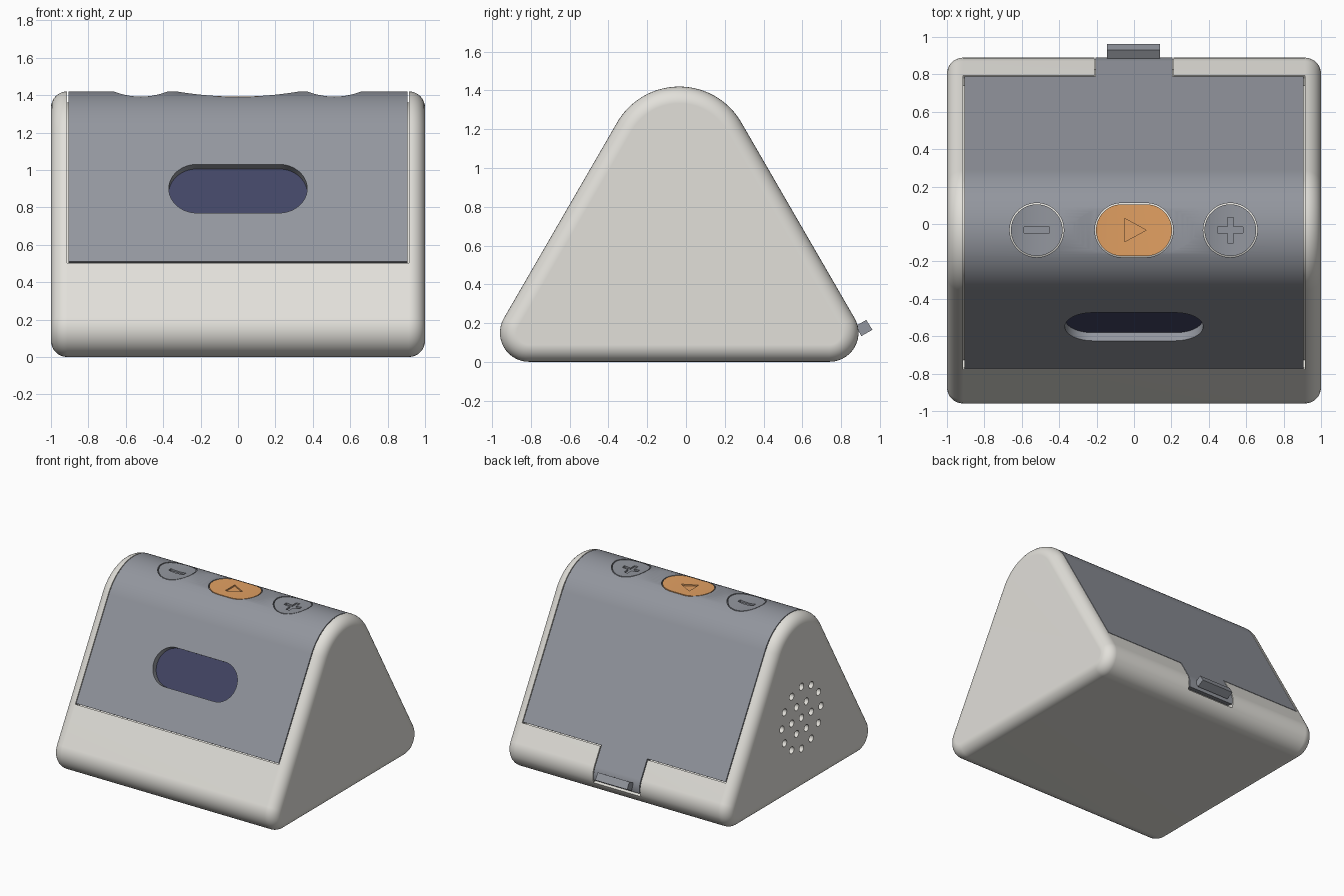
import bpy, bmesh, math
from mathutils import Matrix, Vector

if "Cube" in bpy.data.objects:
    bpy.data.objects.remove(bpy.data.objects["Cube"])


def material(name, rgb):
    m = bpy.data.materials.new(name)
    m.diffuse_color = (*rgb, 1)
    m.use_nodes = True
    m.node_tree.nodes["Principled BSDF"].inputs["Base Color"].default_value = m.diffuse_color
    return m


CREAM = material("warm_white", (0.76, 0.745, 0.70))
GRAY = material("slate_gray", (0.29, 0.305, 0.342))
ORANGE = material("soft_orange", (0.76, 0.352, 0.122))
NAVY = material("dark_navy", (0.055, 0.06, 0.13))

# Rounded triangle section in y, z: centre, radius, start and end angle
FRONT = ((-0.81, 0.15), 0.15, 270, 150)
TOP = ((-0.035, 1.05), 0.37, 150, 30)
BACK = ((0.74, 0.15), 0.15, 30, -90)


def arc(corner, d=0.0, steps=14, end=None):
    (cy, cz), r, a0, a1 = corner
    a1 = a1 if end is None else end
    angles = [math.radians(a0 + (a1 - a0) * i / steps) for i in range(steps + 1)]
    return [(cy + (r + d) * math.cos(a), cz + (r + d) * math.sin(a)) for a in angles]


def on_line(p, q, t):
    return (p[0] + (q[0] - p[0]) * t, p[1] + (q[1] - p[1]) * t)


def loft(name, loops, mat=None):
    """Skin a row of equal closed loops and cap both ends."""
    bm = bmesh.new()
    rings = [[bm.verts.new(p) for p in loop] for loop in loops]
    n = len(rings[0])
    for a, b in zip(rings, rings[1:]):
        for i in range(n):
            j = (i + 1) % n
            bm.faces.new((a[i], a[j], b[j], b[i]))
    bm.faces.new(rings[0])
    bm.faces.new(rings[-1])
    bmesh.ops.recalc_face_normals(bm, faces=bm.faces)
    me = bpy.data.meshes.new(name)
    bm.to_mesh(me)
    bm.free()
    ob = bpy.data.objects.new(name, me)
    bpy.context.collection.objects.link(ob)
    if mat:
        me.materials.append(mat)
    return ob


def prism(name, pts, lo, hi, axis="Z", mat=None):
    place = {"X": lambda u, v, w: (w, u, v),
             "Y": lambda u, v, w: (u, w, v),
             "Z": lambda u, v, w: (u, v, w)}[axis]
    return loft(name, [[place(u, v, w) for u, v in pts] for w in (lo, hi)], mat)


def boolean(ob, cutter, op="DIFFERENCE"):
    mod = ob.modifiers.new("cut", "BOOLEAN")
    mod.object, mod.operation, mod.solver = cutter, op, "EXACT"
    bpy.context.view_layer.objects.active = ob
    bpy.ops.object.modifier_apply(modifier=mod.name)
    bpy.data.objects.remove(cutter)


def finish(ob):
    bpy.ops.object.select_all(action="DESELECT")
    ob.select_set(True)
    bpy.context.view_layer.objects.active = ob
    bpy.ops.object.shade_smooth_by_angle(angle=math.radians(30))
    ob.modifiers.new("even_normals", "WEIGHTED_NORMAL").keep_sharp = True


def stadium(cx, cy, half, r, steps=24):
    pts = []
    for side, start in ((1, -90), (-1, 90)):
        for i in range(steps + 1):
            a = math.radians(start + 180 * i / steps)
            pts.append((cx + side * (half - r) + r * math.cos(a), cy + r * math.sin(a)))
    return pts if half - r > 1e-4 else pts[:steps] + pts[steps + 1:-1]


def cover_shell(name, half, inner, outer, gap=0.0, mat=None):
    """Curved sheet from the front slope over the ridge to the back slope."""
    def path(d):
        f, t, b = arc(FRONT, d), arc(TOP, d, 48), arc(BACK, d)
        start = on_line(f[-1], t[0], 0.282 - gap)
        end = on_line(t[-1], b[0], 0.862 + gap)
        return [start] + t + [end]
    return prism(name, path(outer) + path(-inner)[::-1], -half, half, "X", mat)


def tab_shell(name, half, inner, outer, start, end, mat=None):
    def path(d):
        t, b = arc(TOP, d), arc(BACK, d, 12, end)
        return [on_line(t[-1], b[0], start)] + b
    return prism(name, path(outer) + path(-inner)[::-1], -half, half, "X", mat)


# Body with rounded ends
R = 0.087
loops = []
for side in (-1, 1):
    for i in range(9):
        a = math.radians(90 * (8 - i if side < 0 else i) / 8)
        d, x = -R * (1 - math.cos(a)), side * (1 - R + R * math.sin(a))
        loops.append([(x, y, z) for y, z in arc(FRONT, d) + arc(TOP, d, 48) + arc(BACK, d)])
body = loft("body", loops, CREAM)
boolean(body, cover_shell("pocket", 0.913, 0.06, 0.05, 0.006))
boolean(body, tab_shell("tab_pocket", 0.212, 0.06, 0.05, 0.8, -22))

# Speaker holes on the left end
holes = [(0, 0)]
for count, radius in ((6, 0.125), (12, 0.25)):
    for i in range(count):
        a = 2 * math.pi * i / count
        holes.append((radius * math.cos(a), radius * math.sin(a)))
for y, z in holes:
    boolean(body, prism("hole", stadium(y - 0.05, z + 0.59, 0.028, 0.028, 10), -1.1, -0.95, "X"))
finish(body)


# Cover sheet with scooped button seats
BUTTON_Y, BUTTON_R = -0.033, 0.145


def scoop(ob, cx, half):
    pts = []
    for i in range(25):
        x = (i / 12 - 1) * (half + 0.015)
        pts.append((cx + x, 1.392 + 0.028 * (x / half) ** 2))
    pts += [(cx + half + 0.015, 1.6), (cx - half - 0.015, 1.6)]
    boolean(ob, prism("scoop", pts, -0.5, 0.5, "Y"))


def rect(cx, w, h):
    return [(cx + sx * w, BUTTON_Y + sy * h) for sx, sy in ((-1, -1), (1, -1), (1, 1), (-1, 1))]


def plus(cx, l, w):
    quarter = [(l, -w), (l, w), (w, w)]
    pts = []
    for k in range(4):
        for x, y in quarter:
            for _ in range(k):
                x, y = -y, x
            pts.append((cx + x, BUTTON_Y + y))
    return pts


buttons = [
    ("minus_button", -0.52, 0.145, 0.145, GRAY, rect(-0.52, 0.068, 0.016)),
    ("plus_button", 0.515, 0.145, 0.145, GRAY, plus(0.515, 0.068, 0.016)),
    ("play_button", 0.0, 0.21, 0.33, ORANGE, [(-0.05, -0.095), (0.065, -0.033), (-0.05, 0.03)]),
]
cover = cover_shell("cover", 0.907, 0.05, 0.0, 0.0, GRAY)
for name, cx, half, dish, mat, symbol in buttons:
    scoop(cover, cx, dish)
    boolean(cover, prism("seat", stadium(cx, BUTTON_Y, half, BUTTON_R), 1.2, 1.6))
    # Each button is a piece of the same scooped sheet with an engraved symbol
    button = cover_shell(name, 0.9, 0.055, 0.0, 0.0, mat)
    scoop(button, cx, dish)
    boolean(button, prism("shape", stadium(cx, BUTTON_Y, half - 0.007, BUTTON_R - 0.007), 1.2, 1.6), "INTERSECT")
    boolean(button, prism("symbol", symbol, 1.381, 1.6))
    finish(button)

# Window in the front slope and its dark display
slope = Matrix.Translation(Vector((0, -0.549, 0.90))) @ Matrix.Rotation(math.radians(60), 4, "X")
cutter = prism("window_cutter", stadium(0, 0, 0.37, 0.15), -0.2, 0.1)
cutter.data.transform(slope)
boolean(cover, cutter)
finish(cover)
display = prism("display", stadium(0, 0, 0.39, 0.17), -0.061, -0.053, "Z", NAVY)
display.data.transform(slope)
finish(display)

# Rear tab and latch
finish(tab_shell("rear_tab", 0.205, 0.05, 0.0, 0.862, -12, GRAY))
latch = prism("latch", [(0.875, 0.185), (0.93, 0.216), (0.962, 0.165), (0.905, 0.133)], -0.145, 0.14, "X", GRAY)
finish(latch)
